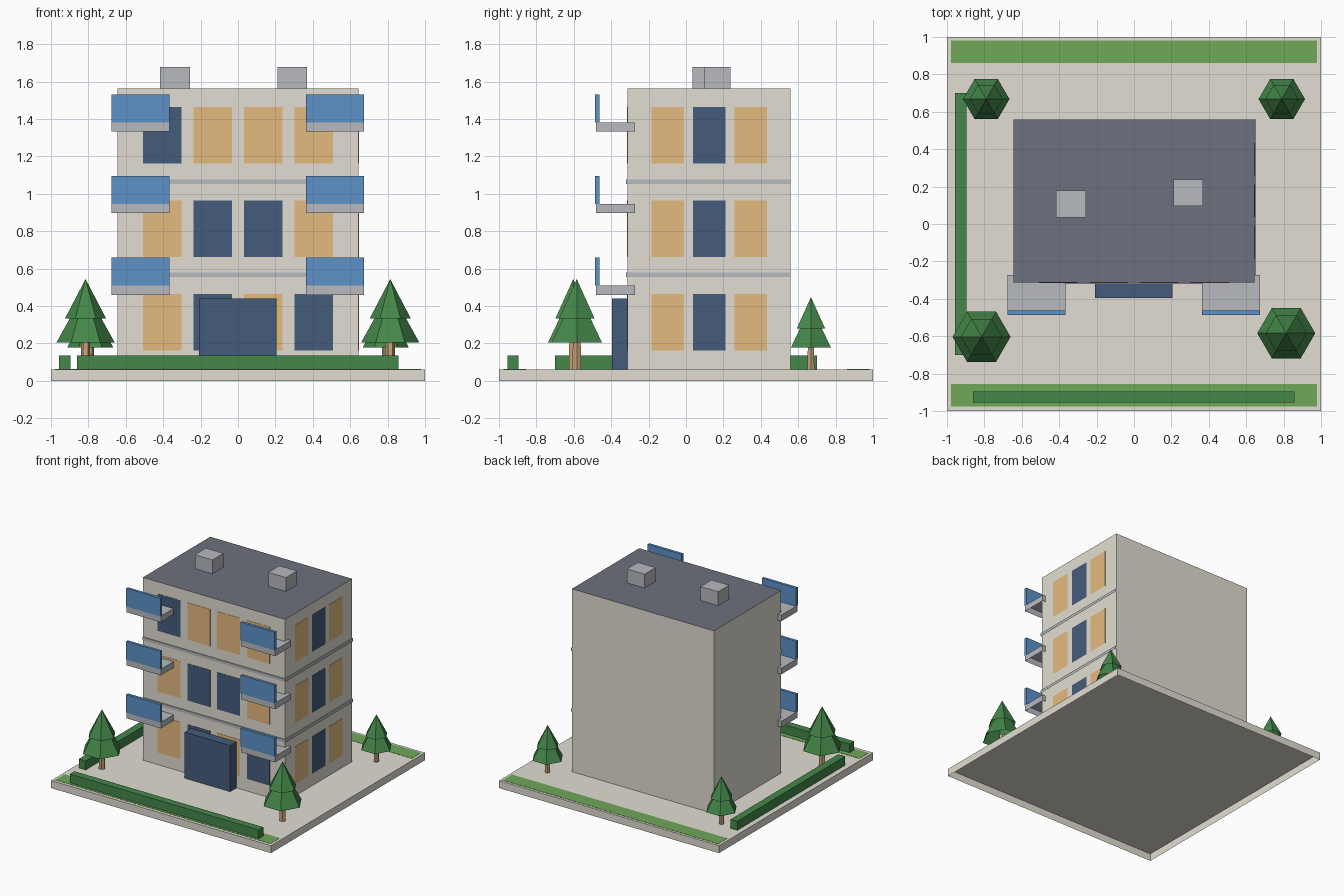
import bpy
import bmesh
from math import cos, sin, tau

cube = bpy.data.objects.get("Cube")
if cube:
    bpy.data.objects.remove(cube)


def material(name, hex_code):
    srgb = [int(hex_code[i:i + 2], 16) / 255 for i in (0, 2, 4)]
    color = [((c + 0.055) / 1.055) ** 2.4 for c in srgb] + [1]
    mat = bpy.data.materials.new(name)
    mat.use_nodes = True
    mat.diffuse_color = color
    bsdf = next(n for n in mat.node_tree.nodes if n.type == "BSDF_PRINCIPLED")
    bsdf.inputs["Base Color"].default_value = color
    return mat


CONCRETE = material("warm concrete", "E2DED2")
SLATE = material("slate roof", "6D717D")
GREY = material("light grey", "B7BABF")
NAVY = material("navy blue", "455C7C")
TAN = material("lit window tan", "E5BA7F")
GLASS = material("balcony blue", "5D92C8")
GRASS = material("grass green", "6FA858")
LEAF = material("foliage green", "448749")
BARK = material("bark brown", "C8A47A")


def finish(name, bm, *mats):
    mesh = bpy.data.meshes.new(name)
    bm.to_mesh(mesh)
    bm.free()
    for mat in mats:
        mesh.materials.append(mat)
    obj = bpy.data.objects.new(name, mesh)
    bpy.context.collection.objects.link(obj)
    return obj


def box(name, xs, ys, zs, *mats):
    """Box shell, open underneath."""
    bm = bmesh.new()
    bmesh.ops.create_cube(bm, size=1)
    bm.normal_update()
    bottom = [f for f in bm.faces if f.normal.z < -0.5]
    bmesh.ops.delete(bm, geom=bottom, context="FACES")
    for v in bm.verts:
        v.co = [(lo + hi) / 2 + c * (hi - lo) for c, (lo, hi) in zip(v.co, (xs, ys, zs))]
    return finish(name, bm, *mats)


def frustum(bm, center, z0, z1, r0, r1, index, sides=6):
    """Tapered shell, open underneath; a zero top radius gives a pointed cone."""
    def ring(r, z):
        return [bm.verts.new((center[0] + r * cos(tau * i / sides),
                              center[1] + r * sin(tau * i / sides), z)) for i in range(sides)]
    low = ring(r0, z0)
    high = ring(r1, z1) if r1 else [bm.verts.new((*center, z1))] * sides
    faces = [bm.faces.new(high)] if r1 else []
    for i in range(sides):
        j = (i + 1) % sides
        corners = [low[i], low[j], high[j]] + ([high[i]] if r1 else [])
        faces.append(bm.faces.new(corners))
    for face in faces:
        face.material_index = index


# Ground slab, lawns and hedges
GROUND = 0.061
box("ground_slab", (-1, 1), (-1, 1), (0, GROUND), CONCRETE)
for name, ys in (("front_lawn", (-0.975, -0.855)), ("back_lawn", (0.86, 0.98))):
    box(name, (-0.978, 0.978), ys, (GROUND, GROUND + 0.002), GRASS)
box("front_hedge", (-0.86, 0.857), (-0.955, -0.895), (GROUND, 0.135), LEAF)
box("side_hedge", (-0.957, -0.895), (-0.7, 0.7), (GROUND, 0.135), LEAF)

# Main block, with its upward face as the roof
HALF, FRONT, BACK, TOP = 0.645, -0.313, 0.56, 1.563
block = box("apartment_block", (-HALF, HALF), (FRONT, BACK), (GROUND, TOP), CONCRETE, SLATE)
for face in block.data.polygons:
    face.material_index = int(face.normal.z > 0.5)

# Floor bands on the front and right walls
for z in (0.554, 1.052):
    box("front_band", (-HALF, HALF + 0.008), (FRONT - 0.008, FRONT), (z, z + 0.024), GREY)
    box("side_band", (HALF, HALF + 0.008), (FRONT, BACK), (z, z + 0.024), GREY)

# Windows: N is dark, T is lit
for floor, row in enumerate(("TNTN", "TNNT", "NTTT")):
    z = 0.161 + floor * 0.5
    for col, key in enumerate(row):
        x = -0.509 + col * 0.27
        box("front_window", (x, x + 0.207), (FRONT - 0.002, FRONT), (z, z + 0.304),
            NAVY if key == "N" else TAN)
    for col, mat in enumerate((TAN, NAVY, TAN)):
        y = -0.184 + col * 0.222
        box("side_window", (HALF, HALF + 0.002), (y, y + 0.172), (z, z + 0.304), mat)

# Balconies on both sides of the front
for floor in range(3):
    z = 0.46 + floor * 0.436
    for x in (-0.676, 0.364):
        xs = (x, x + 0.31)
        box("balcony_slab", xs, (-0.48, -0.273), (z, z + 0.05), GREY)
        box("balcony_panel", xs, (-0.486, -0.463), (z + 0.05, z + 0.199), GLASS)

# Entrance and rooftop units
box("entrance", (-0.208, 0.206), (-0.395, FRONT), (GROUND, 0.44), NAVY)
for x, y in ((-0.417, 0.035), (0.21, 0.095)):
    box("roof_unit", (x, x + 0.16), (y, y + 0.143), (TOP, 1.677), GREY)

# Trees: trunk and two stacked cones
for x, y, s in ((-0.815, -0.603, 1), (0.814, -0.584, 1), (-0.79, 0.668, 0.8), (0.79, 0.668, 0.8)):
    bm = bmesh.new()
    for z0, z1, r0, r1, index in ((0, 0.18, 0.026, 0.024, 1),
                                  (0.145, 0.425, 0.155, 0, 0),
                                  (0.272, 0.483, 0.11, 0, 0)):
        frustum(bm, (x, y), GROUND + z0 * s, GROUND + z1 * s, r0 * s, r1 * s, index)
    finish("tree", bm, LEAF, BARK)
